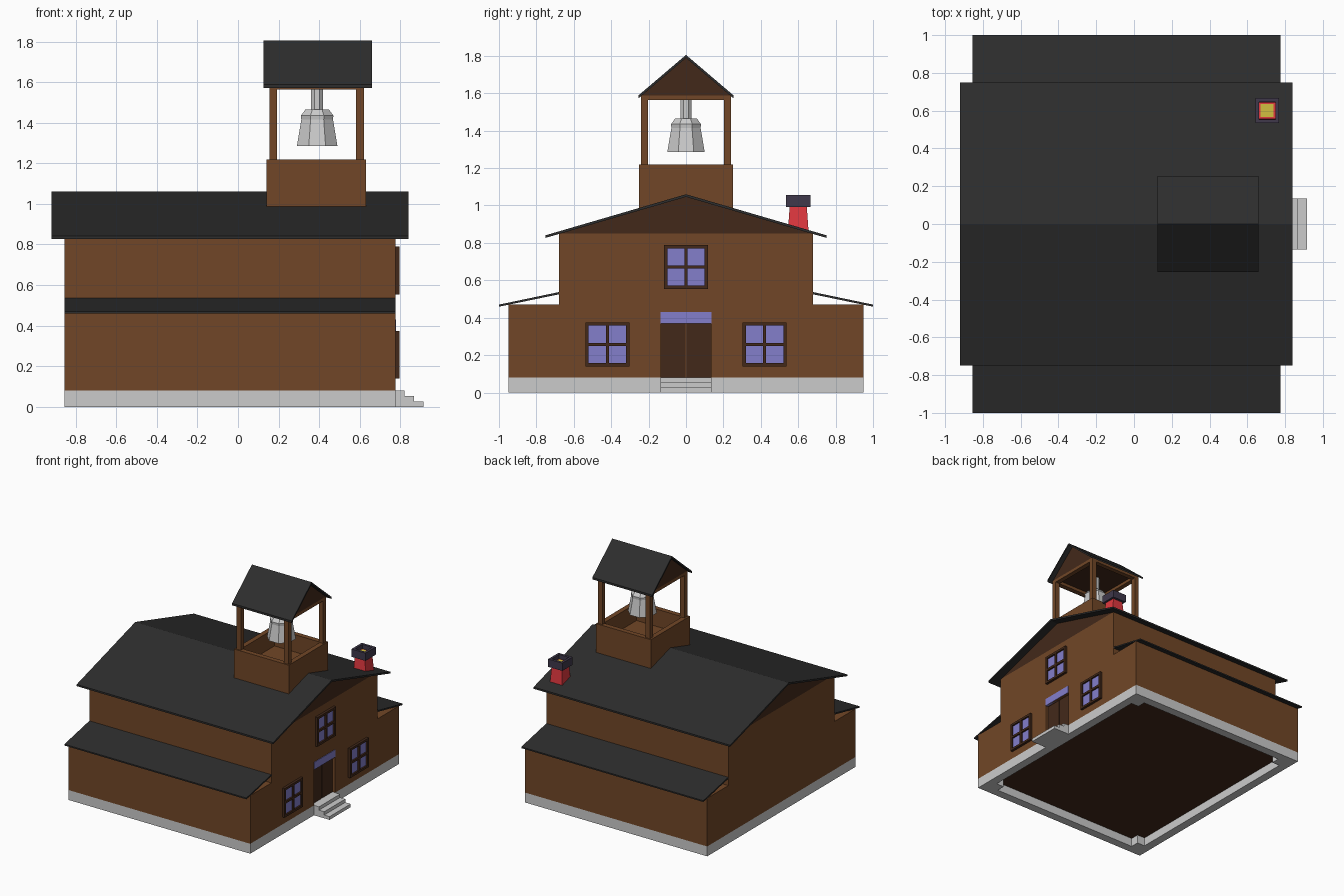
import bpy, bmesh, math

if "Cube" in bpy.data.objects:
    bpy.data.objects.remove(bpy.data.objects["Cube"])


def material(name, rgb):
    m = bpy.data.materials.new(name)
    m.diffuse_color = (*rgb, 1)
    m.use_nodes = True
    m.node_tree.nodes["Principled BSDF"].inputs["Base Color"].default_value = m.diffuse_color
    return m


WOOD = material("wood", (0.165, 0.062, 0.02))
DARK = material("dark_wood", (0.055, 0.022, 0.01))
ROOF = material("roof_black", (0.026, 0.026, 0.026))
GLASS = material("glass", (0.23, 0.21, 0.60))
RED = material("chimney_red", (0.75, 0.04, 0.05))
CAP = material("cap_slate", (0.05, 0.04, 0.07))
YELLOW = material("fire_yellow", (0.65, 0.52, 0.05))


def finish(name, bm, mat=None):
    bmesh.ops.recalc_face_normals(bm, faces=bm.faces)
    me = bpy.data.meshes.new(name)
    bm.to_mesh(me)
    bm.free()
    ob = bpy.data.objects.new(name, me)
    bpy.context.collection.objects.link(ob)
    if mat:
        me.materials.append(mat)
    return ob


def boxes(name, spans, mat=None):
    """One object from boxes given as (x0, x1, y0, y1, z0, z1)."""
    bm = bmesh.new()
    for x0, x1, y0, y1, z0, z1 in spans:
        for v in bmesh.ops.create_cube(bm, size=1)["verts"]:
            v.co = (x1 if v.co.x > 0 else x0,
                    y1 if v.co.y > 0 else y0,
                    z1 if v.co.z > 0 else z0)
    return finish(name, bm, mat)


def prism(name, profile, x0, x1, mat=None):
    """Extrude a y,z profile along x."""
    bm = bmesh.new()
    face = bm.faces.new([bm.verts.new((x0, y, z)) for y, z in profile])
    ext = bmesh.ops.extrude_face_region(bm, geom=[face])["geom"]
    bmesh.ops.translate(bm, vec=(x1 - x0, 0, 0),
                        verts=[g for g in ext if isinstance(g, bmesh.types.BMVert)])
    return finish(name, bm, mat)


def tube(x0, x1, y0, y1, z0, z1, t):
    """Four wall spans of a rectangular upright tube."""
    return [(x0, x1, y0, y0 + t, z0, z1), (x0, x1, y1 - t, y1, z0, z1),
            (x0, x0 + t, y0 + t, y1 - t, z0, z1), (x1 - t, x1, y0 + t, y1 - t, z0, z1)]


def chevron(name, half, eave, peak, t, x0, x1):
    """Two-slope roof of thickness t."""
    prism(name, [(-half, eave), (0, peak), (half, eave),
                 (half, eave - t), (0, peak - t), (-half, eave - t)], x0, x1, ROOF)


X0, X1, Y, C = -0.855, 0.775, 0.95, 0.14

# Foundation: corner blocks joined by thin walls, open underneath
spans = []
for s in (-1, 1):
    for xa in (X0, X1 - C):
        ya, yb = sorted((s * Y, s * (Y - C)))
        spans.append((xa, xa + C, ya, yb, 0, 0.08))
    ya, yb = sorted((s * Y, s * (Y - 0.07)))
    spans.append((X0 + C, X1 - C, ya, yb, 0, 0.08))
for xa in (X0, X1 - 0.07):
    spans.append((xa, xa + 0.07, C - Y, Y - C, 0, 0.08))
boxes("foundation", spans)
boxes("floor", [(X0 + 0.02, X1 - 0.02, -Y + 0.02, Y - 0.02, 0.07, 0.079)], DARK)

# House body with a recessed doorway
walls = prism("walls", [(-Y, 0.08), (Y, 0.08), (Y, 0.47), (0.68, 0.47), (0.68, 0.85),
                        (-0.68, 0.85), (-0.68, 0.47), (-Y, 0.47)], X0, X1, WOOD)
cutter = boxes("doorway_cutter", [(0.745, 0.9, -0.135, 0.135, 0.0, 0.37)])
cutter.hide_render = True
cutter.hide_viewport = True
cut = walls.modifiers.new("doorway", "BOOLEAN")
cut.object = cutter
cut.solver = 'EXACT'
prism("gable", [(-0.68, 0.85), (0.68, 0.85), (0, 1.05)], X0, X1, DARK)

# Roofs
chevron("main_roof", 0.75, 0.841, 1.06, 0.014, -0.92, 0.84)
for s, side in ((-1, "front"), (1, "back")):
    prism(side + "_lean_to_roof", [(s * 0.675, 0.538), (s * 1.0, 0.470),
                                   (s * 1.0, 0.459), (s * 0.675, 0.526)], X0, X1, ROOF)

# Door, transom and steps
boxes("door", [(0.74, 0.752, -0.135, -0.003, 0.08, 0.37),
               (0.74, 0.752, 0.003, 0.135, 0.08, 0.37)], DARK)
boxes("transom", [(0.76, 0.779, -0.135, 0.135, 0.37, 0.43)], GLASS)
boxes("steps", [(X1, 0.82, -0.135, 0.135, 0, 0.08),
                (0.82, 0.867, -0.135, 0.135, 0, 0.053),
                (0.867, 0.915, -0.135, 0.135, 0, 0.026)])

# Windows: panes behind a frame with crossed bars
for name, yc, zc in (("left", -0.42, 0.257), ("right", 0.42, 0.257), ("upper", 0, 0.671)):
    h, b = 0.118, 0.018
    bars = [(X1 - 0.01, 0.795, yc + a, yc + c, zc - h, zc + h)
            for a, c in ((-h, b - h), (-b / 2, b / 2), (h - b, h))]
    for a, c in ((-h, b - h), (-b / 2, b / 2), (h - b, h)):
        for p, q in ((b - h, -b / 2), (b / 2, h - b)):
            bars.append((X1 - 0.01, 0.795, yc + p, yc + q, zc + a, zc + c))
    boxes(name + "_window_frame", bars, DARK)
    boxes(name + "_window_glass", [(X1 - 0.01, 0.782, yc - 0.11, yc + 0.11,
                                    zc - 0.11, zc + 0.11)], GLASS)

# Bell tower: open box, posts, top beams, gable and roof
tx0, tx1, px0, px1 = 0.14, 0.63, 0.155, 0.62
boxes("tower_base", tube(tx0, tx1, -0.25, 0.25, 0.96, 1.22, 0.04), WOOD)
boxes("tower_floor", [(tx0 + 0.02, tx1 - 0.02, -0.23, 0.23, 1.0, 1.08)], WOOD)
boxes("tower_posts", [(x, x + 0.038, y, y + 0.038, 1.2, 1.565)
                      for x in (px0, px1 - 0.038) for y in (-0.24, 0.202)], WOOD)
boxes("tower_beams", tube(px0, px1, -0.24, 0.24, 1.563, 1.588, 0.038), WOOD)
prism("tower_gable", [(-0.24, 1.588), (0.24, 1.588), (0, 1.79)], px0, px1, DARK)
chevron("tower_roof", 0.255, 1.588, 1.805, 0.016, 0.125, 0.66)

# Bell: eight-sided hollow body hung from a stem
bm = bmesh.new()
profile = [(0.03, 1.60), (0.03, 1.465), (0.058, 1.465), (0.08, 1.435), (0.078, 1.415),
           (0.1, 1.285), (0.09, 1.285), (0.055, 1.43)]
k = 1 / math.cos(math.pi / 8)
rings = [[bm.verts.new((0.39 + r * k * math.cos((i + 0.5) * math.pi / 4),
                        r * k * math.sin((i + 0.5) * math.pi / 4), z)) for i in range(8)]
         for r, z in profile]
for a, b in zip(rings, rings[1:]):
    for i in range(8):
        j = (i + 1) % 8
        bm.faces.new((a[i], a[j], b[j], b[i]))
bm.faces.new(rings[0])
bm.faces.new(rings[-1])
finish("bell", bm)

# Chimney: tapered stack, hollow cap, glowing top
cx, cy = 0.705, 0.6
bm = bmesh.new()
for v in bmesh.ops.create_cube(bm, size=1)["verts"]:
    w = 0.088 if v.co.z > 0 else 0.112
    v.co = (cx + v.co.x * w, cy + v.co.y * w, 1.02 if v.co.z > 0 else 0.85)
finish("chimney_stack", bm, RED)
boxes("chimney_cap", tube(cx - 0.063, cx + 0.063, cy - 0.066, cy + 0.066, 0.992, 1.055, 0.02), CAP)
boxes("chimney_fire", [(cx - 0.034, cx + 0.034, cy - 0.034, cy + 0.034, 1.01, 1.023)], YELLOW)
